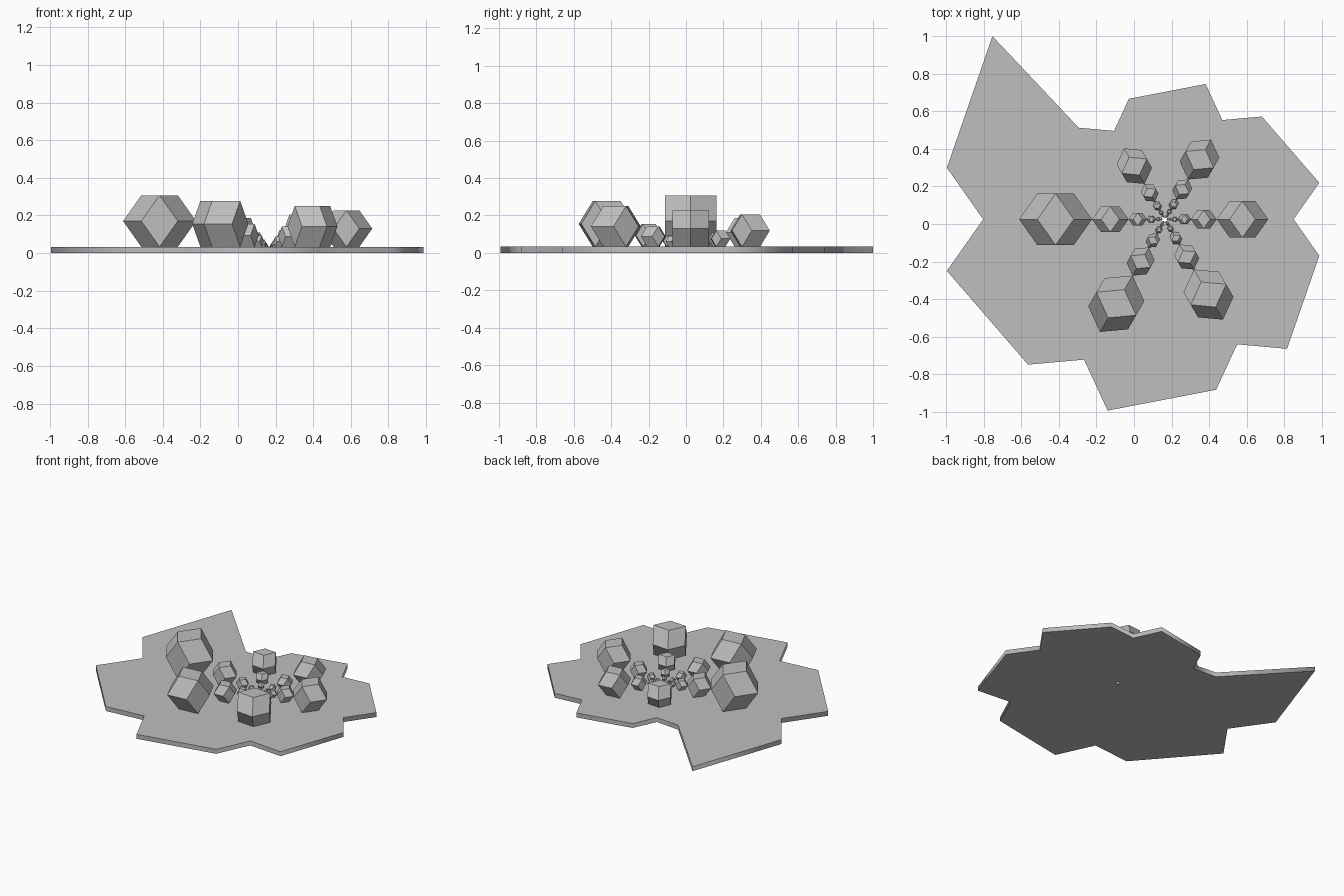
import bpy
import bmesh
from math import radians, sqrt, cos, sin
from itertools import product
from mathutils import Matrix, Vector

cube = bpy.data.objects.get("Cube")
if cube:
    bpy.data.objects.remove(cube, do_unlink=True)

CENTRE = Vector((0.165, 0.025, 0))   # point the spiral closes in on
SHRINK = 0.5 ** (1 / 6)              # each 60 degree step; halves every turn
TURNS = 6
THICK = 0.033
RADIUS = 0.582                       # centre distance of the largest block

grey = bpy.data.materials.new("plain grey")
grey.use_nodes = True
colour = (0.52, 0.52, 0.52, 1)
grey.diffuse_color = colour
grey.node_tree.nodes["Principled BSDF"].inputs["Base Color"].default_value = colour


def spiral_point(step, turn, radius):
    """Point of the spiral after a number of steps, offset by an angle."""
    a = radians(180 + 60 * step + turn)
    return Vector((cos(a), sin(a), 0)) * radius * SHRINK ** step


def notched_outline():
    """One turn of notched spiral edge, with the jump where it closes."""
    points = [spiral_point(-1, 13.3, 1.192)]
    for step in range(6):
        points += [spiral_point(step, -13.3, 1.192),
                   spiral_point(step, 0, 0.967),
                   spiral_point(step, 13.3, 1.192)]
    return points


# Base plate: filled outline with the same outline, tiny, as the centre hole
curve = bpy.data.curves.new("base_plate", "CURVE")
curve.dimensions = "2D"
curve.fill_mode = "BOTH"
curve.extrude = THICK / 2
for scale in (1, 0.5 ** TURNS):
    points = notched_outline()
    spline = curve.splines.new("POLY")
    spline.points.add(len(points) - 1)
    for target, p in zip(spline.points, points):
        target.co = (*(p * scale), 1)
    spline.use_cyclic_u = True
plate = bpy.data.objects.new("base_plate", curve)
plate.location = CENTRE + Vector((0, 0, THICK / 2))
curve.materials.append(grey)
bpy.context.collection.objects.link(plate)
bpy.context.view_layer.objects.active = plate
plate.select_set(True)
bpy.ops.object.convert(target="MESH")

# Rhombic dodecahedron lying on a face, its long axis along x
bm = bmesh.new()
corners = list(product((-1, 1), repeat=3))
for axis in range(3):
    for side in (-2, 2):
        tip = [0, 0, 0]
        tip[axis] = side
        corners.append(tip)
for co in corners:
    bm.verts.new(co)
bmesh.ops.convex_hull(bm, input=bm.verts)
bmesh.ops.dissolve_limit(bm, angle_limit=radians(1), verts=bm.verts, edges=bm.edges)
bmesh.ops.rotate(bm, verts=bm.verts, matrix=Matrix.Rotation(radians(45), 3, "X"))
bmesh.ops.translate(bm, verts=bm.verts, vec=(0, 0, sqrt(2)))
bmesh.ops.recalc_face_normals(bm, faces=bm.faces)
block_mesh = bpy.data.meshes.new("rhombic_block")
bm.to_mesh(block_mesh)
bm.free()
block_mesh.materials.append(grey)

# Spiral of shrinking blocks, touching tip to tip along six arms
for step in range(6 * TURNS):
    block = bpy.data.objects.new(f"rhombic_block_{step + 1}", block_mesh)
    block.location = CENTRE + spiral_point(step, 0, RADIUS) + Vector((0, 0, THICK))
    block.rotation_euler.z = radians(180 + 60 * step)
    block.scale = [RADIUS / 6 * SHRINK ** step] * 3
    bpy.context.collection.objects.link(block)
